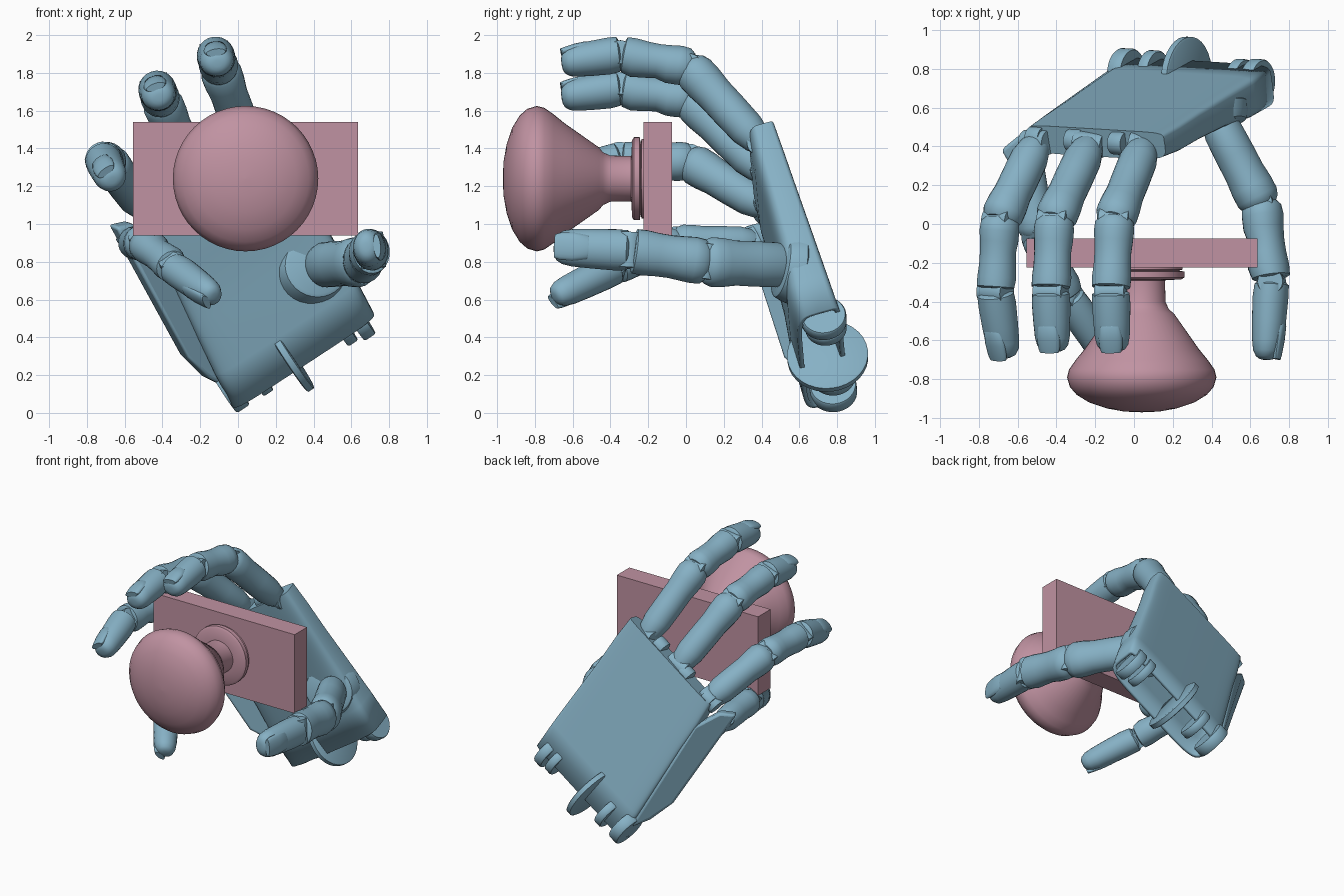
import bpy, bmesh, math
from mathutils import Vector as Vec

if "Cube" in bpy.data.objects:
    bpy.data.objects.remove(bpy.data.objects["Cube"])


def material(name, col):
    m = bpy.data.materials.new(name)
    m.diffuse_color = (*col, 1)
    m.use_nodes = True
    m.node_tree.nodes["Principled BSDF"].inputs["Base Color"].default_value = m.diffuse_color
    return m


BLUE = material("blue", (0.24, 0.44, 0.56))
PINK = material("pink", (0.53, 0.29, 0.36))


def finish(name, bm, mat, bevel=0, solid=0, angle=40):
    bmesh.ops.recalc_face_normals(bm, faces=bm.faces)
    me = bpy.data.meshes.new(name)
    bm.to_mesh(me)
    bm.free()
    ob = bpy.data.objects.new(name, me)
    bpy.context.collection.objects.link(ob)
    me.materials.append(mat)
    if solid:
        m = ob.modifiers.new("shell", 'SOLIDIFY')
        m.thickness = solid
        m.offset = -1
    if bevel:
        m = ob.modifiers.new("bevel", 'BEVEL')
        m.width, m.segments, m.limit_method = bevel, 3, 'ANGLE'
    bpy.ops.object.select_all(action='DESELECT')
    ob.select_set(True)
    bpy.context.view_layer.objects.active = ob
    bpy.ops.object.shade_smooth_by_angle(angle=math.radians(angle))
    return ob


def frame(a, b, up):
    d = (b - a).normalized()
    up = (up - d * up.dot(d)).normalized()
    return up, d.cross(up)


def loft(bm, a, b, up, prof, n=24):
    """Elliptic rings along a-b; prof rows are (t, half width, half height, shift along up)."""
    up, side = frame(a, b, up)
    rings = []
    for t, w, h, s in prof:
        c = a.lerp(b, t) + up * s
        rings.append([bm.verts.new(c + side * (w * math.cos(2 * math.pi * i / n)) +
                                   up * (h * math.sin(2 * math.pi * i / n))) for i in range(n)])
    for r, q in zip(rings, rings[1:]):
        for i in range(n):
            j = (i + 1) % n
            bm.faces.new((r[i], r[j], q[j], q[i]))
    bm.faces.new(rings[0][::-1])
    bm.faces.new(rings[-1])


def disc(bm, c, axis, r, half):
    axis = axis.normalized()
    up = Vec((0.3, 0.8, 0.5))
    loft(bm, c - axis * half, c + axis * half, up,
         [(0, r * .95, r * .95, 0), (.12, r, r, 0), (.88, r, r, 0), (1, r * .95, r * .95, 0)], 32)


def slab(bm, pts, off):
    lo = [bm.verts.new(Vec(p)) for p in pts]
    hi = [bm.verts.new(Vec(p) + Vec(off)) for p in pts]
    bm.faces.new(lo)
    bm.faces.new(hi[::-1])
    for i in range(len(pts)):
        j = (i + 1) % len(pts)
        bm.faces.new((lo[i], lo[j], hi[j], hi[i]))


# Knob turned about the y axis
bm = bmesh.new()
prof = [(-.97, .001), (-.966, .09), (-.95, .18), (-.92, .27), (-.88, .335), (-.84, .37), (-.79, .385),
        (-.75, .375), (-.70, .34), (-.645, .295), (-.46, .165), (-.44, .14), (-.40, .122), (-.29, .12),
        (-.285, .205), (-.275, .22), (-.245, .22), (-.24, .19), (-.235, .21), (-.225, .21)]
loft(bm, Vec((.04, 0, 1.24)), Vec((.04, 1, 1.24)), Vec((0, 0, 1)), [(y, r, r, 0) for y, r in prof], 48)
finish("knob", bm, PINK)

# Mounting plate
bm = bmesh.new()
slab(bm, [(-.555, -.225, .94), (.635, -.225, .94), (.635, -.225, 1.54), (-.555, -.225, 1.54)], (0, .15, 0))
finish("mounting_plate", bm, PINK)

# Palm frame: wrist centre W, finger direction U, across V, dorsal N
W, U, V = Vec((.31, .83, .35)), Vec((-.51, -.34, .97)), Vec((.84, -.05, .55)).normalized()
N = U.cross(V).normalized()
if N.y < 0:
    N = -N

# Hollow palm shell, flat on the back, rounded on the grip side, open at the wrist
bm = bmesh.new()
rings, n = [], 40
for t, h, d in [(-.03, .45, .25), (.15, .45, .24), (.4, .44, .20), (.65, .43, .18), (.85, .43, .17), (1, .42, .15)]:
    ring = []
    for i in range(n):
        c, s = math.cos(2 * math.pi * i / n), math.sin(2 * math.pi * i / n)
        e = .22 if s > 0 else .5
        v = h * math.copysign(abs(c) ** (e if s > 0 else .35), c)
        w = -d / 2 + d / 2 * math.copysign(abs(s) ** e, s)
        ring.append(bm.verts.new(W + U * t + V * v + N * w))
    rings.append(ring)
for r, q in zip(rings, rings[1:]):
    for i in range(n):
        bm.faces.new((r[i], r[(i + 1) % n], q[(i + 1) % n], q[i]))
bm.faces.new(rings[-1])
finish("palm_shell", bm, BLUE, solid=.025)

# Knuckle lugs between the fingers on the leading edge
bm = bmesh.new()
for v in (-.37, -.13, .14):
    disc(bm, W + U * 1.0 + V * v - N * .07, V, .06, .04)
finish("knuckle_lugs", bm, BLUE)

# Wrist discs and tabs
bm = bmesh.new()
for p, r, half in [((.27, .75, .30), .215, .022), ((-.04, .78, .125), .125, .04), ((.10, .78, .20), .115, .03),
                   ((.55, .74, .46), .11, .03), ((.635, .73, .50), .12, .035)]:
    disc(bm, Vec(p), V, r, half)
finish("wrist_hinge_discs", bm, BLUE)

# Little finger side plate folded forward from the palm
bm = bmesh.new()
slab(bm, [(-.69, .38, 1.0), (-.60, .45, 1.02), (-.46, .56, .92), (-.10, .82, .15), (-.20, .72, .20), (-.31, .60, .31)],
     (.05, -.09, -.02))
finish("side_plate", bm, BLUE, bevel=.02)

# Thumb mound with its socket rim
bm = bmesh.new()
loft(bm, Vec((.38, .63, .75)), Vec((.42, .48, .78)), Vec((0, 0, 1)),
     [(0, .15, .15, 0), (.3, .2, .19, 0), (.6, .19, .18, 0), (.85, .17, .165, 0), (.9, .15, .15, 0)], 32)
finish("thumb_socket", bm, BLUE)

PROX = [(.0, .62, .6, 0), (.06, .78, .75, 0), (.2, .92, .92, 0), (.45, .93, .95, 0), (.65, .92, .95, 0),
        (.8, 1, 1.02, 0), (.92, 1.02, 1.02, 0), (.99, .9, .9, 0), (1.03, .7, .7, 0)]
MID = [(-.04, .75, .75, 0), (.03, .96, .98, 0), (.15, 1, 1.03, 0), (.3, .96, 1.0, -.04), (.45, .92, .9, 0),
       (.62, .93, .95, -.04), (.8, .98, 1.02, -.05), (.93, .96, .94, 0), (.95, .8, .8, 0)]
TIP = [(.0, .8, .78, 0), (.03, .96, .94, 0), (.2, .98, .98, -.03), (.5, .94, .93, -.04), (.75, .89, .86, -.05),
       (.88, .80, .76, -.07), (.96, .62, .56, -.09), (.99, .4, .36, -.1), (1, .2, .18, -.1)]


def finger(name, pts, dorsal, w, h, sizes=(1, .97, .95)):
    pts, dorsal = [Vec(p) for p in pts], Vec(dorsal)
    bm = bmesh.new()
    for a, b, prof, k in zip(pts, pts[1:], (PROX, MID, TIP), sizes):
        loft(bm, a, b, dorsal, [(t, x * w * k, y * h * k, s * h) for t, x, y, s in prof])
    # hinge barrels at the joints
    for i in range(3):
        up, side = frame(pts[i], pts[i + 1], dorsal)
        disc(bm, pts[i], side, h * .62, w * .72)
    # nail set into the last joint
    a, b = pts[2], pts[3]
    up, side = frame(a, b, dorsal)
    k = h * sizes[2]
    loft(bm, a.lerp(b, .5) + up * k * .64, a.lerp(b, .985) + up * k * .48, up,
         [(0, w * .3, k * .2, 0), (.1, w * .5, k * .28, 0), (.5, w * .58, k * .29, 0),
          (.85, w * .55, k * .24, 0), (1, w * .48, k * .2, 0)], 20)
    finish(name, bm, BLUE)


# Digits: knuckle, two joints, tip
finger("index_finger", [(.05, .40, 1.42), (-.10, .02, 1.83), (-.12, -.35, 1.90), (-.11, -.66, 1.86)],
       (-.15, 0, 1), .107, .105)
finger("middle_finger", [(-.23, .41, 1.27), (-.41, .02, 1.66), (-.43, -.35, 1.72), (-.42, -.66, 1.68)],
       (-.35, 0, 1), .107, .105)
finger("ring_finger", [(-.50, .42, 1.09), (-.69, .02, 1.33), (-.715, -.35, 1.34), (-.67, -.69, 1.24)],
       (-.6, 0, .8), .105, .105)
finger("little_finger", [(-.56, .37, .90), (-.50, -.05, .90), (-.34, -.38, .765), (-.13, -.70, .61)],
       (-.6, -.2, -.5), .095, .095)
finger("thumb", [(.41, .57, .78), (.655, .10, .80), (.71, -.30, .86), (.69, -.70, .88)],
       (1, -.1, .1), .13, .11, (1, .95, .86))
